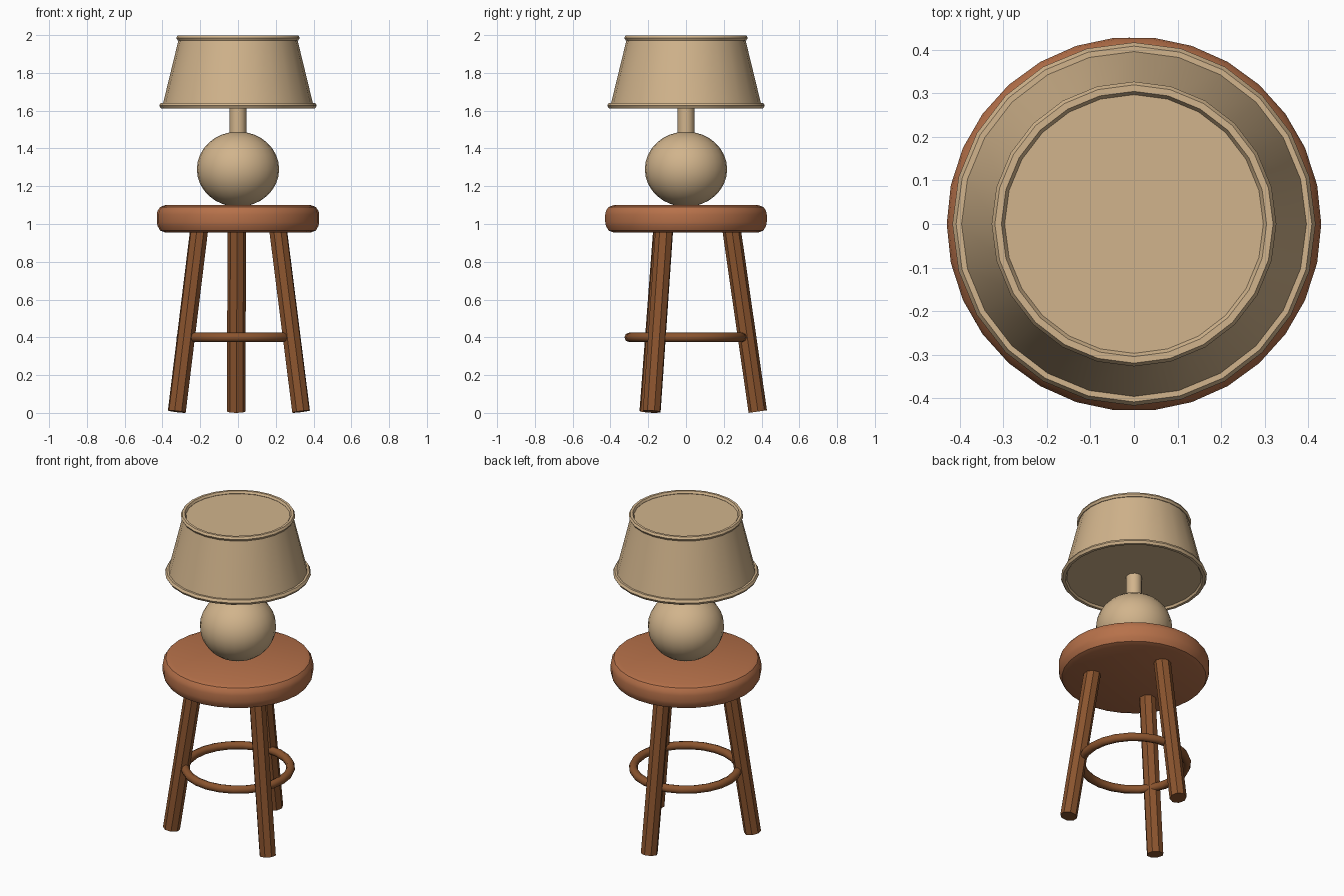
import bpy, bmesh, math
from mathutils import Vector, Matrix

cube = bpy.data.objects.get("Cube")
if cube:
    bpy.data.objects.remove(cube)


def material(name, colour):
    m = bpy.data.materials.new(name)
    m.use_nodes = True
    m.diffuse_color = (*colour, 1)
    bsdf = next(n for n in m.node_tree.nodes if n.type == "BSDF_PRINCIPLED")
    bsdf.inputs["Base Color"].default_value = (*colour, 1)
    return m


tan = material("tan", (0.64, 0.456, 0.262))
seat_wood = material("reddish wood", (0.47, 0.165, 0.068))
leg_wood = material("brown wood", (0.255, 0.088, 0.027))


def finish(name, bm, mat, angle=30):
    bmesh.ops.recalc_face_normals(bm, faces=bm.faces)
    mesh = bpy.data.meshes.new(name)
    bm.to_mesh(mesh)
    bm.free()
    mesh.materials.append(mat)
    obj = bpy.data.objects.new(name, mesh)
    bpy.context.collection.objects.link(obj)
    bpy.ops.object.select_all(action="DESELECT")
    obj.select_set(True)
    bpy.context.view_layer.objects.active = obj
    bpy.ops.object.shade_smooth_by_angle(angle=math.radians(angle))
    return obj


def lathe(name, profile, mat, sides, closed=False, angle=30):
    """Revolve (radius, height) points around z; open profiles are capped."""
    bm = bmesh.new()
    rings = []
    for r, z in profile:
        rings.append([bm.verts.new((r * math.cos(a), r * math.sin(a), z))
                      for a in (math.tau * i / sides for i in range(sides))])
    pairs = list(zip(rings, rings[1:]))
    if closed:
        pairs.append((rings[-1], rings[0]))
    else:
        bm.faces.new(rings[0])
        bm.faces.new(rings[-1])
    for low, high in pairs:
        for i in range(sides):
            j = (i + 1) % sides
            bm.faces.new((low[i], low[j], high[j], high[i]))
    return finish(name, bm, mat, angle)


def hoop(name, radius, z, tube, mat, sides, tube_sides, angle=30):
    section = [(radius + tube * math.cos(a), z + tube * math.sin(a))
               for a in (math.tau * i / tube_sides for i in range(tube_sides))]
    return lathe(name, section, mat, sides, True, angle)


# Stool seat with rounded rim
lathe("seat", [(0.385, 0.955), (0.412, 0.965), (0.426, 0.99), (0.43, 1.01),
               (0.43, 1.05), (0.426, 1.07), (0.412, 1.09), (0.385, 1.1)],
      seat_wood, 30)

# Three splayed legs, slightly turned about the seat
for name, degrees in (("back_leg", 91.5), ("right_leg", 211.5), ("left_leg", 331.5)):
    a = math.radians(degrees)
    out = Vector((math.cos(a), math.sin(a), 0))
    foot = out * 0.38 + Vector((0, 0, 0.007))
    top = out * 0.24 + Vector((0, 0, 0.98))
    axis = top - foot
    place = Matrix.Translation((foot + top) / 2) @ axis.to_track_quat("Z", "Y").to_matrix().to_4x4()
    bm = bmesh.new()
    bmesh.ops.create_cone(bm, cap_ends=True, segments=8, radius1=0.049,
                          radius2=0.049, depth=axis.length, matrix=place)
    finish(name, bm, leg_wood)

# Foot ring
hoop("foot_ring", 0.301, 0.4, 0.025, leg_wood, 24, 8, 50)

# Lamp body and neck
bm = bmesh.new()
bmesh.ops.create_uvsphere(bm, u_segments=24, v_segments=16, radius=1,
                          matrix=Matrix.Translation((0, 0, 1.29)) @ Matrix.Diagonal((0.218, 0.218, 0.199, 1)))
finish("lamp_body", bm, tan)
lathe("lamp_neck", [(0.045, 1.46), (0.045, 1.63)], tan, 12, angle=35)

# Lampshade with rolled rims
lathe("lampshade", [(0.4, 1.625), (0.313, 1.983)], tan, 24)
hoop("lower_shade_rim", 0.4, 1.627, 0.017, tan, 24, 6)
hoop("upper_shade_rim", 0.312, 1.985, 0.015, tan, 24, 6)
